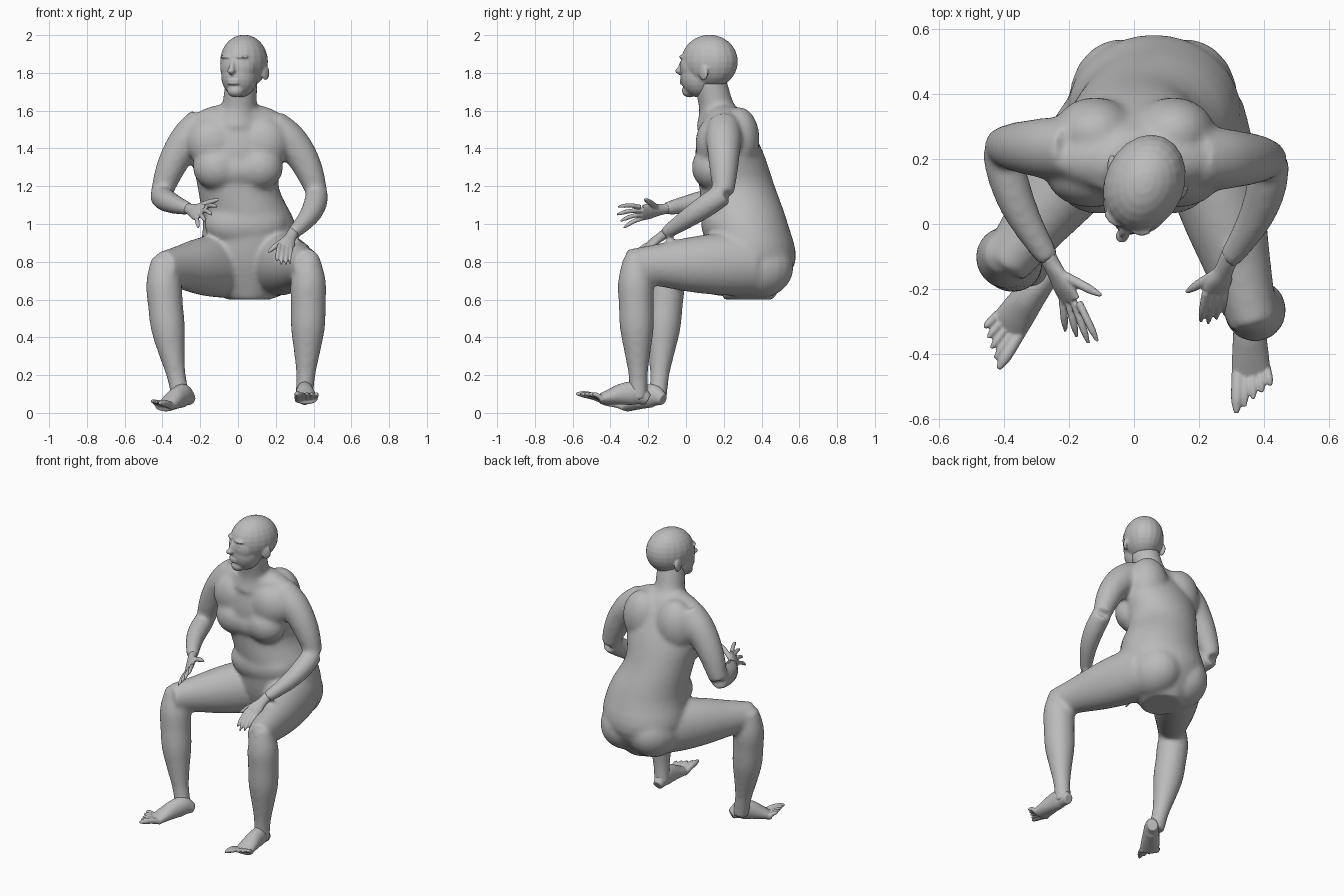
import bpy, bmesh, math
from mathutils import Vector, Matrix

if "Cube" in bpy.data.objects:
    bpy.data.objects.remove(bpy.data.objects["Cube"])

GREY = (.5, .5, .5, 1)
skin_material = bpy.data.materials.new("grey skin")
skin_material.use_nodes = True
skin_material.diffuse_color = GREY
skin_material.node_tree.nodes["Principled BSDF"].inputs["Base Color"].default_value = GREY

AXIS_X, AXIS_Z = Vector((1, 0, 0)), Vector((0, 0, 1))


def blend(before, start, end, after, t):
    """Smooth Catmull-Rom value between two stations."""
    slope_in, slope_out = (end - before) / 2, (after - start) / 2
    rest = end - start - slope_in
    curl = slope_out - slope_in - 2 * rest
    return start + t * (slope_in + t * (rest + (t - 1) * curl))


def loft(bm, stations, side=AXIS_X, flat=False, sides=24, steps=4):
    """Closed tube through stations of (centre, half width, half depth)."""
    rows = [(*centre, width, depth) for centre, width, depth in stations]
    rows = [rows[0]] + rows + [rows[-1]]
    path = []
    for window in zip(rows, rows[1:], rows[2:], rows[3:]):
        for step in range(steps):
            path.append([blend(*values, step / steps) for values in zip(*window)])
    path.append(rows[-1])
    centres = [Vector(row[:3]) for row in path]
    rings = []
    for i, (x, y, z, width, depth) in enumerate(path):
        ahead = centres[min(i + 1, len(path) - 1)] - centres[max(i - 1, 0)]
        normal = AXIS_Z if flat else ahead.normalized()
        across = (side - normal * side.dot(normal)).normalized()
        up = normal.cross(across)
        angles = [math.tau * k / sides for k in range(sides)]
        rings.append([bm.verts.new(centres[i] + across * width * math.cos(a) + up * depth * math.sin(a))
                      for a in angles])
    for lower, upper in zip(rings, rings[1:]):
        for k in range(sides):
            bm.faces.new((lower[k - 1], lower[k], upper[k], upper[k - 1]))
    bm.faces.new(rings[0][::-1])
    bm.faces.new(rings[-1])


def tube(bm, start, end, widths, depths=None, side=AXIS_X, bow=(0, 0, 0), sides=24):
    """Limb with evenly spaced sections, bowed outwards along the middle."""
    start, end, bow = Vector(start), Vector(end), Vector(bow)
    stations = []
    for k, (width, depth) in enumerate(zip(widths, depths or widths)):
        t = k / (len(widths) - 1)
        centre = start.lerp(end, t) + bow * math.sin(math.pi * t)
        stations.append((centre, width, depth))
    loft(bm, stations, side=side, sides=sides)


def digit(bm, base, tip, radius, arch):
    """Finger or toe, arched and rounded at the tip."""
    taper = [radius * f for f in (1, 1, 1, .9, .4)]
    tube(bm, base, tip, taper, bow=AXIS_Z * arch, sides=12)


def blob(bm, centre, size, turn=0, axis="Z"):
    """Ellipsoid."""
    place = Matrix.Translation(centre) @ Matrix.Rotation(turn, 4, axis) @ Matrix.Diagonal((*size, 1))
    bmesh.ops.create_uvsphere(bm, u_segments=20, v_segments=14, radius=1, matrix=place)


def skin(name, bm, voxel, smooth):
    """Fuse the overlapping pieces into one smooth surface."""
    mesh = bpy.data.meshes.new(name)
    bmesh.ops.recalc_face_normals(bm, faces=bm.faces)
    bm.to_mesh(mesh)
    bm.free()
    obj = bpy.data.objects.new(name, mesh)
    bpy.context.collection.objects.link(obj)
    fuse = obj.modifiers.new("fuse", "REMESH")
    fuse.mode, fuse.voxel_size = "VOXEL", voxel
    soften = obj.modifiers.new("soften", "SMOOTH")
    soften.factor, soften.iterations = .5, smooth
    fused = bpy.data.meshes.new_from_object(obj.evaluated_get(bpy.context.evaluated_depsgraph_get()))
    obj.modifiers.clear()
    obj.data = fused
    fused.materials.clear()
    fused.materials.append(skin_material)
    fused.polygons.foreach_set("use_smooth", [True] * len(fused.polygons))


# Torso: evenly spaced level sections from the seat to the shoulders
body = bmesh.new()
front_line = (.2, .12, .09, .07, .05, .09)
back_line = (.46, .58, .54, .47, .4, .29)
half_widths = (.12, .26, .245, .215, .245, .17)
torso = []
for k, (front, back, width) in enumerate(zip(front_line, back_line, half_widths)):
    shift = .06 if k < 3 else 0
    torso.append((Vector((shift, (front + back) / 2, .6 + k / 5)), width, (back - front) / 2))
loft(body, torso, flat=True, sides=32)
blob(body, (0, .2, 1.54), (.25, .11, .1))                    # shoulder yoke
blob(body, (.04, .2, 1), (.22, .12, .13))                    # belly
blob(body, (0, .15, 1.29), (.2, .11, .11))                   # breastbone
for s in (-1, 1):
    blob(body, (s * .11, .14, 1.3), (.13, .11, .12))         # breast
    blob(body, (s * .13, .15, 1.43), (.14, .1, .14))         # upper chest
    blob(body, (s * .12, .28, 1.45), (.13, .11, .17))        # shoulder blade
    blob(body, (.06 + s * .1, .38, .77), (.16, .19, .165))   # buttock

# Neck
tube(body, (0, .18, 1.54), (.02, .125, 1.77), (.13, .095, .088, .085))

# Arms: shoulder, elbow and wrist joints with shared muscle profiles
left_wrist, right_wrist = Vector((.29, -.11, .95)), Vector((-.26, -.11, 1.08))
for shoulder, elbow, wrist, bow in (
        ((.18, .2, 1.52), (.42, .2, 1.16), left_wrist, .03),
        ((-.18, .23, 1.54), (-.41, .24, 1.15), right_wrist, -.025)):
    tube(body, shoulder, elbow, (.09, .095, .085, .073, .055), bow=(bow, 0, abs(bow)))
    tube(body, elbow, wrist, (.06, .062, .057, .047, .035), bow=(bow, 0, 0))

# Legs: hip, knee and ankle joints with shared muscle profiles
thigh = (.17, .165, .145, .113, .085)
calf = (.06, .093, .093, .09, .07, .051, .049)
for hip, knee, ankle, bow in (
        ((.19, .34, .79), (.37, -.31, .78), (.35, -.25, .07), .01),
        ((-.04, .36, .78), (-.4, -.13, .77), (-.3, -.15, .07), -.02)):
    tube(body, hip, knee, [r * .88 for r in thigh], thigh)
    knee_cap = Vector(knee) + Vector((0, .04, .05))
    tube(body, knee_cap, ankle, calf, bow=(bow, 0, 0))
skin("body", body, .012, 13)

# Head: shaped facing forwards, then turned to its right
head = bmesh.new()
blob(head, (0, .005, 1.86), (.122, .155, .142))             # skull
blob(head, (0, -.055, 1.785), (.098, .1, .115))             # jaw
blob(head, (0, -.07, 1.83), (.1, .085, .1))                 # face
blob(head, (0, -.11, 1.705), (.045, .04, .035))             # chin
blob(head, (0, -.155, 1.83), (.016, .02, .045), -.3, "X")   # nose bridge
blob(head, (0, -.17, 1.81), (.021, .022, .016))             # nose tip
for z in (1.745, 1.76):
    blob(head, (0, -.148, z), (.035, .014, .008))           # lip
for s in (-1, 1):
    blob(head, (s * .045, -.132, 1.885), (.035, .018, .01), s * .3)  # brow
    blob(head, (s * .045, -.128, 1.86), (.02, .015, .01), s * .3)    # eye
    blob(head, (s * .117, .02, 1.8), (.012, .03, .04), s * -.3)      # ear
turned = Matrix.Translation((.03, .12, 0)) @ Matrix.Rotation(-.4, 4, "Z")
bmesh.ops.transform(head, verts=head.verts, matrix=turned)
skin("head", head, .006, 6)


def hand(name, wrist, index, little, reach, fan, thumb):
    """Flat palm, four fingers fanned from the knuckles, and a thumb."""
    bm = bmesh.new()
    index, little, reach = Vector(index), Vector(little), Vector(reach)
    middle = (index + little) / 2
    across = index - little
    half = across.length / 2
    cuff = wrist + (wrist - middle) * .2
    tube(bm, cuff, middle, (.03, .03, half, half + .01, half + .01), (.025, .025, .022, .02, .014), side=across)
    for k in range(4):
        knuckle = index.lerp(little, k / 3)
        tip = knuckle + (knuckle - middle) * fan + reach * (1 - abs(k - 1) / 10)
        digit(bm, knuckle, tip, .012, .008)
    digit(bm, wrist.lerp(index, .3), thumb, .015, .004)
    skin(name, bm, .005, 2)


hand("left_hand", left_wrist, (.22, -.21, .89), (.28, -.2, .87), (-.01, -.1, -.1), .2, (.16, -.21, .85))
hand("right_hand", right_wrist, (-.17, -.24, 1.09), (-.22, -.23, 1.03), (.04, -.13, -.03), .9, (-.1, -.22, 1.13))


def foot(name, heel, ball, inner, lift):
    """Instep rising from a level sole, with five shortening toes."""
    bm = bmesh.new()
    heel, ball = Vector(heel), Vector(ball)
    along = (ball - heel).normalized()
    side = along.cross(AXIS_Z).normalized() * inner
    widths = (.03, .045, .05, .056, .06)
    heights = (.03, .06, .058, .043, .026)
    loft(bm, [(heel.lerp(ball, k / 4) + AXIS_Z * height, width, height)
              for k, (width, height) in enumerate(zip(widths, heights))], side=side)
    for k in range(5):
        base = ball + AXIS_Z * .024 + side * (.04 - k * .022)
        tip = base + along * (.12 - k * .02) + side * (.01 - k * .005) + AXIS_Z * lift
        digit(bm, base - along * .02, tip, .013 if k else .019, .008)
    skin(name, bm, .005, 2)


foot("left_foot", (.35, -.2, .04), (.36, -.46, .045), 1, .03)
foot("right_foot", (-.25, -.12, .04), (-.39, -.32, .005), -1, .04)
